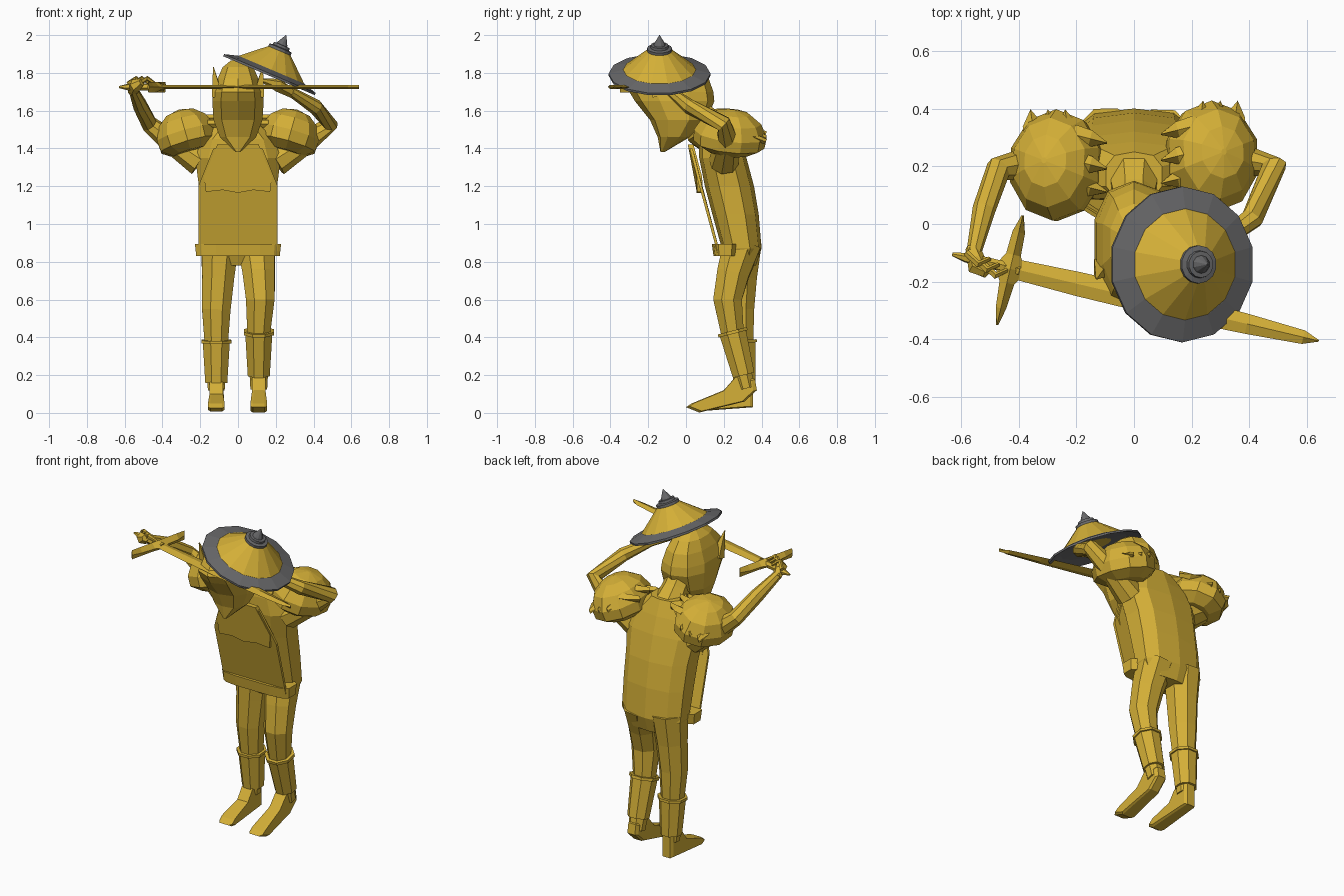
import bpy, math
from mathutils import Vector, Matrix

def material(name, rgb):
    m = bpy.data.materials.new(name)
    m.diffuse_color = (*rgb, 1)
    return m

GOLD = material("gold", (0.658, 0.429, 0.038))
GREY = material("dark grey", (0.141, 0.141, 0.145))

def skin(name, rings, mat=GOLD, caps=True):
    """Join equal-length point rings into a faceted surface."""
    n = len(rings[0])
    verts = [Vector(p) for r in rings for p in r]
    faces = [(a * n + i, a * n + (i + 1) % n, (a + 1) * n + (i + 1) % n, (a + 1) * n + i)
             for a in range(len(rings) - 1) for i in range(n)]
    if caps:
        faces += [tuple(reversed(range(n))), tuple(range(len(verts) - n, len(verts)))]
    me = bpy.data.meshes.new(name)
    me.from_pydata(verts, [], faces)
    me.materials.append(mat)
    ob = bpy.data.objects.new(name, me)
    bpy.context.collection.objects.link(ob)
    bpy.context.view_layer.objects.active = ob
    ob.select_set(True)
    bpy.ops.object.mode_set(mode='EDIT')
    bpy.ops.mesh.select_all(action='SELECT')
    bpy.ops.mesh.normals_make_consistent(inside=False)
    bpy.ops.object.mode_set(mode='OBJECT')
    ob.select_set(False)
    return ob

def stack(name, levels, n=10, power=0.75, mat=GOLD):
    """Body loft: levels of (z, front y, back y, half width)."""
    def sp(v):
        return math.copysign(abs(v) ** power, v)
    rings = []
    for z, y0, y1, w in levels:
        angs = [2 * math.pi * (i + 0.5) / n for i in range(n)]
        rings.append([(w * sp(math.cos(a)), (y0 + y1) / 2 + (y1 - y0) / 2 * sp(math.sin(a)), z)
                      for a in angs])
    return skin(name, rings, mat)

def tube(name, path, n=8, mat=GOLD):
    """Limb along points (x, y, z, radius)."""
    pts = [Vector(p[:3]) for p in path]
    rings = []
    for i, p in enumerate(pts):
        d = (pts[min(i + 1, len(pts) - 1)] - pts[max(i - 1, 0)]).normalized()
        side = d.cross(Vector((0, 1, 0.3))).normalized()
        up = side.cross(d)
        rings.append([p + path[i][3] * (side * math.cos(a) + up * math.sin(a))
                      for a in (2 * math.pi * (k + 0.5) / n for k in range(n))])
    return skin(name, rings, mat)

def blade(name, origin, direction, stations, thick):
    """Flat diamond-section strip: stations of (distance, half width)."""
    o, d = Vector(origin), Vector(direction).normalized()
    s = d.cross(Vector((0, 0, 1))).normalized()
    up = s.cross(d)
    return skin(name, [[o + d * t + s * w, o + d * t + up * thick, o + d * t - s * w,
                        o + d * t - up * thick] for t, w in stations])

def revolve(name, profile, n, matrix, mat, caps=True):
    return skin(name, [[matrix @ Vector((r * math.cos(a), r * math.sin(a), h)) for a in
                        (2 * math.pi * (k + 0.5) / n for k in range(n))]
                       for r, h in profile], mat, caps)

def foot(name, x, profile):
    w = [0.036 if y > 0.15 else 0.044 for y, z in profile]
    skin(name, [[(x + s * wi * k, 0.19 + (y - 0.19) * e, 0.08 + (z - 0.08) * e)
                 for (y, z), wi in zip(profile, w)]
                for s, k, e in ((-1, 1, 0.9), (-1, 0.7, 1), (1, 0.7, 1), (1, 1, 0.9))])

# Torso and neck
stack("torso", [(0.78, 0.23, 0.37, 0.16), (0.87, 0.19, 0.40, 0.205), (1.05, 0.14, 0.385, 0.21),
                (1.20, 0.10, 0.36, 0.215), (1.35, 0.07, 0.32, 0.235), (1.45, 0.07, 0.285, 0.20),
                (1.54, 0.08, 0.25, 0.10)])
tube("neck", [(0, 0.18, 1.46, 0.10), (0, 0.10, 1.55, 0.08), (0, 0.0, 1.66, 0.08)])

# Hanging front panel, chest plate and belt
def plate(name, outline, t):
    skin(name, [[(x, y + o, z) for x, y, z in outline] for o in (0, t)])
plate("front_panel", [(-0.21, 0.165, 0.85), (0.21, 0.165, 0.85), (0.21, 0.07, 1.2),
                      (0.13, 0.02, 1.40), (-0.13, 0.02, 1.40), (-0.21, 0.07, 1.2)], 0.015)
plate("chest_plate", [(0, 0.055, 1.165), (0.08, 0.055, 1.18), (0.17, 0.06, 1.17), (0.18, 0.055, 1.25),
                      (0.11, 0.01, 1.42), (-0.11, 0.01, 1.42), (-0.18, 0.055, 1.25),
                      (-0.17, 0.06, 1.17), (-0.08, 0.055, 1.18)], 0.03)
stack("belt", [(0.83, 0.145, 0.27, 0.225), (0.895, 0.135, 0.28, 0.232)], n=12, power=0.5)

# Pointed hood with beard-like mask
stack("hood", [(1.38, -0.135, -0.115, 0.012), (1.46, -0.15, 0.02, 0.10), (1.55, -0.19, 0.11, 0.135),
               (1.65, -0.27, 0.15, 0.142), (1.70, -0.30, 0.145, 0.135), (1.77, -0.26, 0.12, 0.112),
               (1.83, -0.20, 0.07, 0.085), (1.865, -0.13, 0.0, 0.04)], n=10, power=0.85)
for s, nm in ((-1, "left"), (1, "right")):
    tube("hood_horn_" + nm, [(s * 0.11, -0.15, 1.68, 0.04), (s * 0.13, -0.19, 1.83, 0.003)], 4)

# Legs, cuffs and feet
tube("left_leg", [(-0.095, 0.30, 0.90, 0.108), (-0.105, 0.29, 0.72, 0.092), (-0.115, 0.285, 0.55, 0.082),
                  (-0.115, 0.295, 0.36, 0.066), (-0.115, 0.305, 0.12, 0.048)])
tube("right_leg", [(0.095, 0.30, 0.90, 0.108), (0.11, 0.25, 0.74, 0.092), (0.118, 0.22, 0.60, 0.082),
                   (0.11, 0.245, 0.43, 0.066), (0.11, 0.32, 0.13, 0.048)])
for nm, top, low in (("left", (-0.115, 0.295, 0.385), (-0.115, 0.31, 0.16)),
                     ("right", (0.11, 0.245, 0.435), (0.11, 0.305, 0.20))):
    t, l = Vector(top), Vector(low)
    rim = t.lerp(l, 0.07)
    tube(nm + "_cuff", [(*t, 0.078), (*l, 0.063)])
    tube(nm + "_cuff_rim", [(*t, 0.086), (*rim, 0.086)])
foot("left_foot", -0.115, [(0.355, 0.03), (0.06, 0.008), (0.03, 0.025), (0.06, 0.05), (0.21, 0.10),
                           (0.26, 0.17), (0.355, 0.17)])
foot("right_foot", 0.11, [(0.375, 0.12), (0.31, 0.06), (0.07, 0.002), (0.0, 0.03), (0.03, 0.05),
                          (0.20, 0.12), (0.27, 0.20), (0.365, 0.18)])

# Arms and hands
tube("left_arm", [(-0.20, 0.2, 1.33, 0.08), (-0.36, 0.21, 1.44, 0.06), (-0.47, 0.19, 1.53, 0.045),
                  (-0.52, 0.05, 1.63, 0.04), (-0.555, -0.10, 1.71, 0.026)])
tube("right_arm", [(0.20, 0.2, 1.33, 0.08), (0.37, 0.22, 1.44, 0.06), (0.485, 0.20, 1.53, 0.045),
                   (0.41, 0.02, 1.62, 0.04), (0.28, -0.08, 1.70, 0.026)])
tube("left_palm", [(-0.56, -0.08, 1.70, 0.025), (-0.54, -0.15, 1.735, 0.036), (-0.51, -0.17, 1.75, 0.02)], 6)
tube("right_palm", [(0.29, -0.07, 1.69, 0.025), (0.21, -0.12, 1.735, 0.035), (0.13, -0.17, 1.76, 0.012)], 6)
for k in range(3):
    tube("left_finger", [(-0.58 + 0.03 * k, -0.10 - 0.02 * k, 1.745, 0.012),
                         (-0.54 + 0.03 * k, -0.14 - 0.02 * k, 1.772, 0.013),
                         (-0.50 + 0.03 * k, -0.12 - 0.02 * k, 1.745, 0.008)], 5)

# Domed shoulder guards, each with an overlapping lower plate and inner fins
for s, nm, dy in ((-1, "left", 0.0), (1, "right", 0.03)):
    base = Matrix.Translation((s * 0.265, 0.20 + dy, 1.44)) @ Matrix.Rotation(s * 0.28, 4, 'Y') \
        @ Matrix.Rotation(-0.12, 4, 'X') @ Matrix.Diagonal((0.92, 1.08, 1, 1))
    revolve("shoulder_guard_" + nm, [(0.11, -0.06), (0.175, -0.02), (0.18, 0.04), (0.145, 0.11),
                                     (0.085, 0.155), (0.01, 0.172)], 10, base, GOLD)
    for y, z in ((0.14, 1.53), (0.22, 1.56), (0.31, 1.54)):
        blade("shoulder_fin", (s * 0.21, y + dy, z), (-s, -0.25, 0.0),
              [(0, 0.035), (0.06, 0.03), (0.12, 0.003)], 0.02)
    for k in range(3):
        blade("back_feather", (s * (0.22 + 0.06 * k), 0.27 + dy, 1.53 - 0.02 * k), (s * 0.15, 1, -0.45),
              [(0, 0.04), (0.08, 0.035), (0.135, 0.003)], 0.015)

# Long sword held across the face
grip, along = Vector((-0.63, -0.105, 1.725)), Vector((1, -0.236, 0))
blade("sword_blade", grip, along, [(0.20, 0.034), (0.45, 0.042), (0.75, 0.044), (1.05, 0.035),
                                   (1.25, 0.024), (1.305, 0.003)], 0.011)
p = [grip + along.normalized() * t for t in (0, 0.05, 0.24)]
tube("sword_grip", [(*p[0], 0.006), (*p[1], 0.018), (*p[2], 0.02)], 6)
blade("sword_guard", (-0.475, -0.35, 1.725), (0.236, 1, 0),
      [(0, 0.004), (0.06, 0.018), (0.15, 0.026), (0.2, 0.055), (0.25, 0.026),
       (0.33, 0.022), (0.39, 0.004)], 0.028)

# Tilted conical hat
hat = Matrix.Translation((0.17, -0.14, 1.80)) @ Matrix.Rotation(math.radians(23), 4, 'Y')
revolve("hat_crown", [(0.20, 0.012), (0.06, 0.132), (0.01, 0.14)], 14, hat, GOLD)
revolve("hat_brim", [(0.195, 0.018), (0.27, -0.004), (0.27, -0.016), (0.195, 0.004), (0.01, 0.02)],
        14, hat, GREY)
revolve("hat_collar", [(0.066, 0.12), (0.066, 0.142), (0.048, 0.146), (0.046, 0.16), (0.02, 0.162)],
        14, hat, GREY)
revolve("hat_spike", [(0.034, 0.155), (0.028, 0.17), (0.002, 0.216)], 10, hat, GREY)
